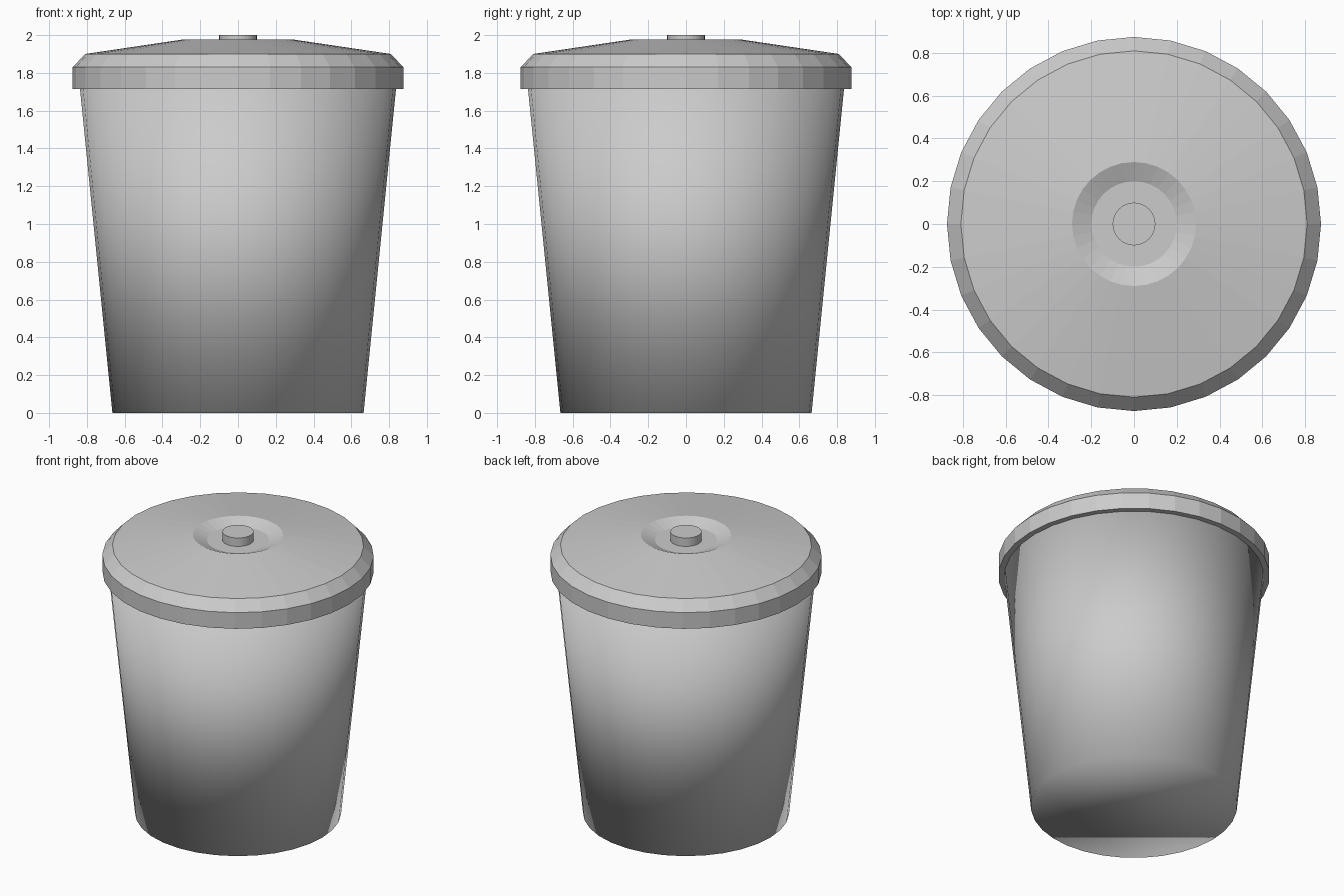
import bpy
import bmesh
from math import cos, sin, tau

cube = bpy.data.objects.get("Cube")
if cube:
    bpy.data.objects.remove(cube, do_unlink=True)

SIDES = 32

grey = bpy.data.materials.new("grey_metal")
grey.use_nodes = True
GREY = (0.6, 0.6, 0.6, 1)
grey.diffuse_color = GREY
grey.node_tree.nodes["Principled BSDF"].inputs["Base Color"].default_value = GREY


def turned(name, profile):
    """Turn a (radius, height) profile, listed bottom to top, into a capped solid."""
    bm = bmesh.new()
    rings = [[bm.verts.new((r * cos(tau * i / SIDES), r * sin(tau * i / SIDES), z))
              for i in range(SIDES)] for r, z in profile]
    for low, high in zip(rings, rings[1:]):
        for i in range(SIDES):
            j = (i + 1) % SIDES
            bm.faces.new((low[i], low[j], high[j], high[i]))
    bm.faces.new(rings[0][::-1])
    bm.faces.new(rings[-1])
    mesh = bpy.data.meshes.new(name)
    bm.to_mesh(mesh)
    bm.free()
    mesh.materials.append(grey)
    obj = bpy.data.objects.new(name, mesh)
    bpy.context.collection.objects.link(obj)
    return obj


# Tapered bin, shaded smooth right over its base
body = turned("bin_body", [(0.665, 0), (0.838, 1.73)])
body.data.shade_smooth()

# Faceted lid: rim, bevel, shallow cone and dished centre
turned("lid", [(0.875, 1.715), (0.875, 1.83), (0.81, 1.9),
               (0.29, 1.977), (0.2, 1.94)])

# Round knob in the dish
turned("lid_knob", [(0.1, 1.93), (0.1, 2.0)])
